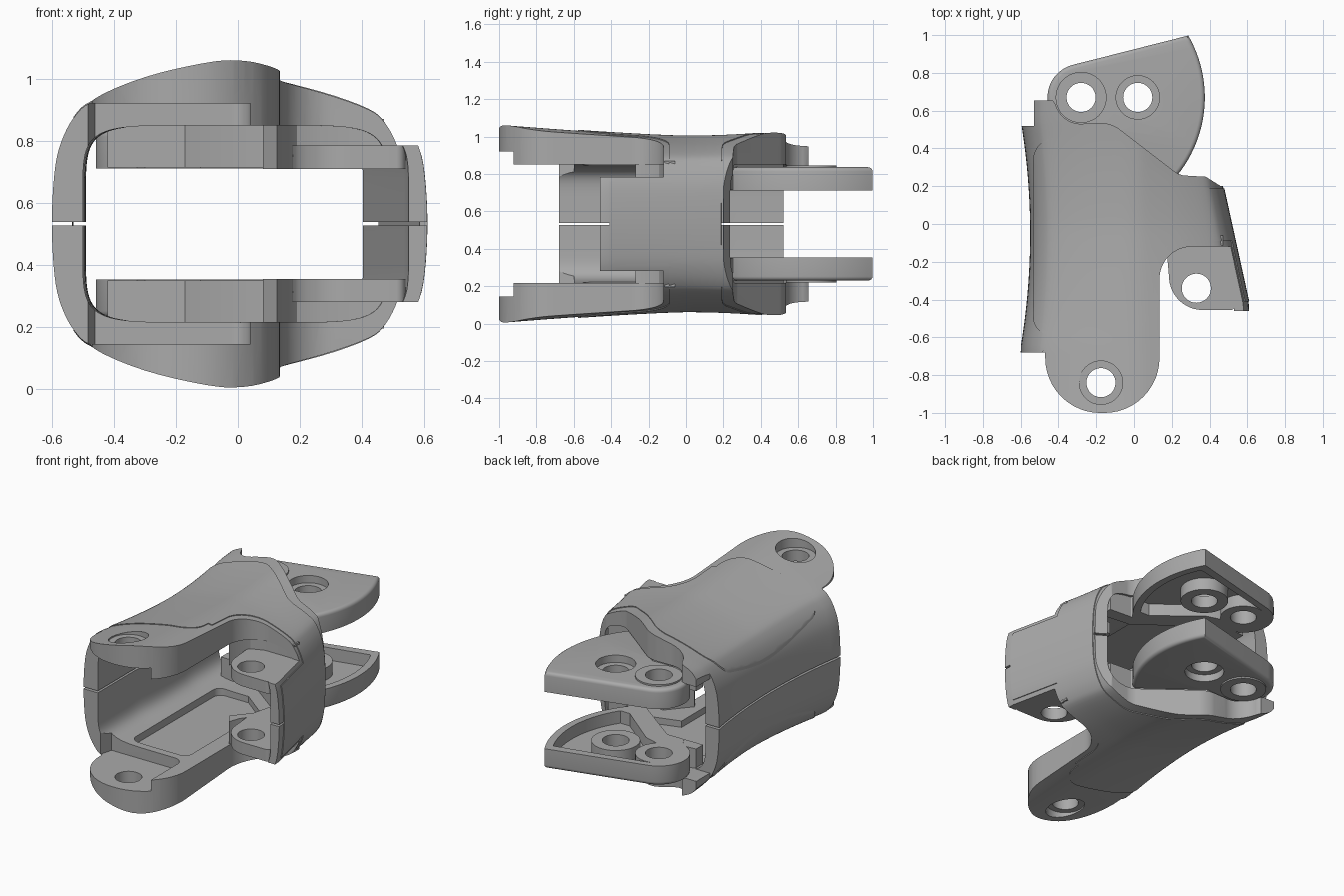
import bpy, bmesh, math
from mathutils import Vector

cube = bpy.data.objects.get("Cube")
if cube:
    bpy.data.objects.remove(cube, do_unlink=True)

MID = 0.533
PIVOT = (-0.28, 0.67)
SECOND = (0.02, 0.67)
FRONT = (-0.175, -0.84)
SIDE = (0.33, -0.34)

gray = bpy.data.materials.new("satin gray")
gray.use_nodes = True
gray.diffuse_color = (0.4, 0.4, 0.4, 1)
gray.node_tree.nodes["Principled BSDF"].inputs["Base Color"].default_value = (0.4, 0.4, 0.4, 1)


def make(name, bm):
    bmesh.ops.recalc_face_normals(bm, faces=bm.faces)
    mesh = bpy.data.meshes.new(name)
    bm.to_mesh(mesh)
    bm.free()
    ob = bpy.data.objects.new(name, mesh)
    bpy.context.collection.objects.link(ob)
    return ob


def bake(ob):
    dg = bpy.context.evaluated_depsgraph_get()
    mesh = bpy.data.meshes.new_from_object(ob.evaluated_get(dg))
    ob.modifiers.clear()
    ob.data = mesh


def combine(ob, tool, op="DIFFERENCE"):
    mod = ob.modifiers.new("bool", "BOOLEAN")
    mod.object, mod.operation, mod.solver = tool, op, "EXACT"
    bake(ob)
    bpy.data.objects.remove(tool, do_unlink=True)


def arc(c, r, a0, a1, n=24):
    steps = [math.radians(a0 + (a1 - a0) * i / n) for i in range(n + 1)]
    return [(c[0] + r * math.cos(a), c[1] + r * math.sin(a)) for a in steps]


def fillet(points):
    """Round each corner that carries a third value, the cut-back length."""
    out = []
    for i, p in enumerate(points):
        v = Vector(p[:2])
        if len(p) < 3:
            out.append(v)
            continue
        a = v + (Vector(points[i - 1][:2]) - v).normalized() * p[2]
        b = v + (Vector(points[(i + 1) % len(points)][:2]) - v).normalized() * p[2]
        for k in range(13):
            t = k / 12
            # blend between a parabola and an arc-like curve
            w = 1.4 * t * (1 - t)
            s = (1 - t) ** 2 + w + t * t
            out.append(((1 - t) ** 2 * a + w * v + t * t * b) / s)
    return out


def prism(name, points, z0, z1, bevel=0):
    bm = bmesh.new()
    base = bm.faces.new([bm.verts.new((p[0], p[1], z0)) for p in fillet(points)])
    new = bmesh.ops.extrude_face_region(bm, geom=[base])["geom"]
    top = [v for v in new if isinstance(v, bmesh.types.BMVert)]
    bmesh.ops.translate(bm, verts=top, vec=(0, 0, z1 - z0))
    if bevel:
        rim = [e for e in bm.edges if all(v in top for v in e.verts)]
        bmesh.ops.bevel(bm, geom=rim, offset=bevel, segments=4, profile=0.5, affect="EDGES")
    return make(name, bm)


def cylinder(c, r, z0, z1):
    return prism("cylinder", arc(c, r, 0, 352.5, 47), z0, z1)


# Quarter section, side to crown, smoothed by a Catmull-Rom pass
QUARTER = [(1, 0), (.985, .33), (.95, .52), (.88, .68), (.78, .78), (.5, .895), (.17, .98), (0, 1)]


def smooth_quarter():
    pts = [Vector(p) for p in QUARTER]
    pts = [Vector((.985, -.33))] + pts + [Vector((-.17, .98))]
    out = []
    for a, b, c, d in zip(pts, pts[1:], pts[2:], pts[3:]):
        for k in range(4):
            t = k / 4
            out.append(b + .5 * t * (c - a + t * (2 * a - 5 * b + 4 * c - d + t * (3 * (b - c) + d - a))))
    return out + [Vector((0, 1))]


def square_quarter(n=24):
    angles = [math.pi / 2 * i / n for i in range(n + 1)]
    return [Vector((math.cos(a) ** .3 if i < n else 0, math.sin(a) ** .3)) for i, a in enumerate(angles)]


def loft(name, quarter, size, y0, y1, n=40):
    """Waisted tube whose left, right and crown reach vary along y."""
    up = [(p.x, p.y) for p in quarter] + [(-p.x, p.y) for p in reversed(quarter[:-1])]
    ring = up + [(x, -z) for x, z in reversed(up[1:-1])]
    bm = bmesh.new()
    rows = []
    for i in range(n + 1):
        y = y0 + (y1 - y0) * i / n
        left, right, high = size(y)
        rows.append([bm.verts.new((u * (right if u > 0 else left), y, MID + v * high)) for u, v in ring])
    for a, b in zip(rows, rows[1:]):
        for k in range(len(ring)):
            j = (k + 1) % len(ring)
            bm.faces.new((a[k], a[j], b[j], b[k]))
    bm.faces.new(rows[0])
    bm.faces.new(rows[-1])
    return make(name, bm)


def reach(y, d=0):
    left = min(.6, .55 + .05 * ((y + .05) / .6) ** 2)
    right = max(.45, min(.61, .515 - .22 * y))
    high = .467 + (.063 * abs(y) ** 1.3 if y < 0 else .1 * y * y)
    return left + d, right + d, high + d


def inner(y):
    left, right, _ = reach(y, -.06)
    return min(left, .5), right, .317


def bay(d, z0, z1):
    return prism("bay", [(.135 - d, -.6), (.135 - d, -.12 + d, .17), (.9, -.12 + d), (.9, -.6)], z0, z1)


def finish(ob):
    ob.data.materials.clear()
    ob.data.materials.append(gray)
    bpy.ops.object.select_all(action="DESELECT")
    ob.select_set(True)
    bpy.context.view_layer.objects.active = ob
    bpy.ops.object.shade_smooth_by_angle(angle=math.radians(32))


def both(ob, name):
    """Finish the upper part and add its mirrored lower twin."""
    finish(ob)
    ob.name = "upper_" + name
    bm = bmesh.new()
    bm.from_mesh(ob.data)
    for v in bm.verts:
        v.co.z = 2 * MID - v.co.z
    bmesh.ops.reverse_faces(bm, faces=bm.faces)
    twin = make("lower_" + name, bm)
    finish(twin)


# Shell half: tube trimmed to its plan outline
outline = [(-.7, -.68), (-.47, -.68), (-.47, -1, .29), (.135, -1, .29), (.135, -.46), (.7, -.46),
           (.7, .2), (.46, .2), (.38, .25), (.24, .258, .03), (-.12, .535, .05)]
outline += arc(PIVOT, .14, -80, -165) + [(-.43, .655), (-.53, .655), (-.53, .52), (-.7, .52)]
shell = loft("shell", smooth_quarter(), reach, -1.05, .75)
combine(shell, prism("plan", outline, MID + .006, 1.3), "INTERSECT")
combine(shell, loft("cavity", square_quarter(), inner, -1.2, .9))
combine(shell, bay(0, .785, 1.3))
combine(shell, prism("roof_pocket", [(-.36, -.55, .05), (.03, -.55, .05), (.03, 0), (.2, .05), (-.15, .32), (-.36, .32, .05)], .8, .89))
combine(shell, prism("front_recess", [(-.6, -1.1), (.04, -1.1), (.04, -.6, .06), (-.46, -.6)], .7, .92))
combine(shell, prism("tab_trim", [(-.8, .52), (.1, .52), (.1, .9), (-.8, .9)], .4, .83))
combine(shell, cylinder(FRONT, .077, .7, 1.3))
combine(shell, cylinder(FRONT, .115, .99, 1.3))
both(shell, "shell")

# Small side lug and the wall closing the bay behind it
lug = prism("lug", [(.54, -.455, .03), (.2, -.455, .16), (.17, -.1), (.2, .02), (.48, .02), (.53, -.2)], .71, .785)
combine(lug, cylinder(SIDE, .077, .6, .9))
both(lug, "side_lug")
wall = prism("wall", [(.125, -.27), (.15, -.2), (.19, -.145), (.27, -.115), (.47, -.115), (.47, -.06), (.2, -.06), (.08, -.2)], .71, .87)
both(wall, "bay_wall")

# Rear wall joining the roof to the hinge plate
rear = prism("rear", [(-.42, .5), (-.13, .52), (.23, .245), (.38, .235), (.38, .15), (.18, .17), (-.17, .43), (-.42, .43)], .715, .88)
both(rear, "rear_wall")

# Hinge plate: sector about the pivot, hollow inside, with two bosses
sector = arc(PIVOT, .655, -39, 30) + arc(PIVOT, .178, 105, 255) + [(-.3, .45), (-.12, .45), (.18, .22)]
plate = prism("plate", sector, .712, .836, .022)
hollow = arc(PIVOT, .61, -34, 26) + [(-.31, .805), (-.3, .6), (-.1, .54), (.16, .33)]
combine(plate, prism("hollow", hollow, .6, .79))
combine(plate, cylinder(PIVOT, .135, .712, .846), "UNION")
combine(plate, cylinder(SECOND, .14, .712, .81), "UNION")
combine(plate, cylinder(SECOND, .115, .79, 1))
for spot in (PIVOT, SECOND):
    combine(plate, cylinder(spot, .077, .6, 1))
both(plate, "hinge_plate")

# Cover wrapping over the crown and around one side
panel = [(-.535, -.59, .1), (.08, -.575, .12), (.08, -.41), (.7, -.41), (.7, .165), (.46, .19),
         (.22, .195, .04), (-.13, .465, .06), (-.535, .455, .12)]
cover = loft("cover", smooth_quarter(), lambda y: reach(y, .005), -1.05, .75)
combine(cover, prism("plan", panel, -.2, 1.3), "INTERSECT")
combine(cover, loft("core", smooth_quarter(), lambda y: reach(y, -.02), -1.2, .9))
combine(cover, bay(.03, .76, 1.3))
combine(cover, bay(.03, -.3, 2 * MID - .76))
finish(cover)
cover.name = "wrap_cover"
